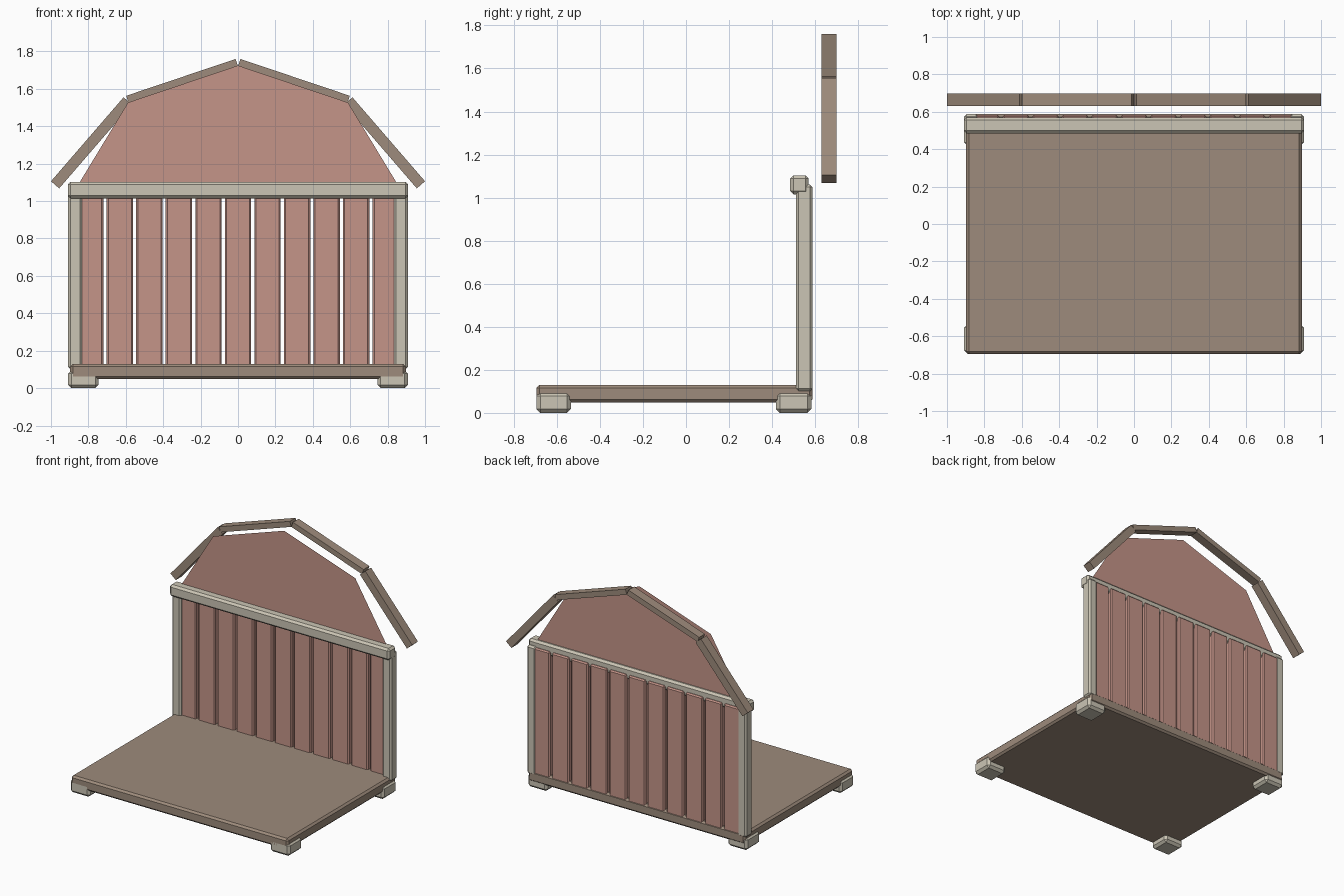
import bpy, bmesh
from mathutils import Vector

cube = bpy.data.objects.get("Cube")
if cube:
    bpy.data.objects.remove(cube, do_unlink=True)


def material(name, rgb):
    m = bpy.data.materials.new(name)
    m.use_nodes = True
    m.diffuse_color = (*rgb, 1)
    m.node_tree.nodes["Principled BSDF"].inputs["Base Color"].default_value = (*rgb, 1)
    return m


cream = material("cream paint", (0.60, 0.56, 0.46))
red = material("faded red paint", (0.56, 0.30, 0.25))
brown = material("brown wood", (0.34, 0.26, 0.20))


def finish(name, bm, mat):
    bmesh.ops.recalc_face_normals(bm, faces=bm.faces[:])
    mesh = bpy.data.meshes.new(name)
    bm.to_mesh(mesh)
    bm.free()
    mesh.materials.append(mat)
    obj = bpy.data.objects.new(name, mesh)
    bpy.context.collection.objects.link(obj)
    return obj


def block(name, x, y, z, mat, chamfer):
    """Chamfered box from its (min, max) range on each axis."""
    bm = bmesh.new()
    bmesh.ops.create_cube(bm, size=1)
    for v in bm.verts:
        v.co = Vector(r[0] if c < 0 else r[1] for r, c in zip((x, y, z), v.co))
    bmesh.ops.bevel(bm, geom=bm.edges[:], offset=chamfer, segments=1,
                    affect='EDGES', profile=0.5)
    return finish(name, bm, mat)


def beam(name, start, end, thick, mirror):
    """Roof trim along an inner edge in the xz plane, thickened outwards."""
    a, b = Vector(start), Vector(end)
    d = (b - a).normalized()
    out = Vector((-d.y, d.x)) * thick
    bm = bmesh.new()
    face = bm.faces.new([bm.verts.new((p.x * mirror, 0.63, p.y))
                         for p in (a, b, b + out, a + out)])
    ext = bmesh.ops.extrude_face_region(bm, geom=[face])["geom"]
    bmesh.ops.translate(bm, vec=(0, 0.068, 0),
                        verts=[g for g in ext if isinstance(g, bmesh.types.BMVert)])
    return finish(name, bm, brown)


# Floor and the rail across the top of the wall
block("floor", (-0.897, 0.897), (-0.695, 0.587), (0.048, 0.13), brown, 0.014)
block("top_rail", (-0.91, 0.91), (0.484, 0.57), (1.015, 1.103), cream, 0.015)

# Feet, corner posts and roof trim on both sides
for side, s in (("left", 1), ("right", -1)):
    xs = lambda a, b: sorted((a * s, b * s))
    block(f"{side}_front_foot", xs(0.745, 0.908), (-0.695, -0.535), (0, 0.097), cream, 0.018)
    block(f"{side}_back_foot", xs(0.745, 0.908), (0.418, 0.582), (0, 0.097), cream, 0.018)
    block(f"{side}_post", xs(0.833, 0.908), (0.51, 0.588), (0.1, 1.062), cream, 0.013)
    beam(f"{side}_lower_roof_trim", (-0.956, 1.068), (-0.568, 1.517), 0.058, -s)
    beam(f"{side}_upper_roof_trim", (-0.585, 1.525), (0, 1.722), 0.04, -s)

# Wall boards with narrow gaps
pitch, half = 0.158, 0.0705
for i in range(11):
    c = (i - 5) * pitch
    block(f"wall_board_{i + 1}", (c - half, c + half), (0.53, 0.584), (0.1, 1.055), red, 0.009)

# Thin gable panel
bm = bmesh.new()
outline = [(-0.865, 1.07), (0.865, 1.07), (0.588, 1.527), (0, 1.725), (-0.588, 1.527)]
bm.faces.new([bm.verts.new((x, 0.546, z)) for x, z in outline])
finish("gable_panel", bm, red)
